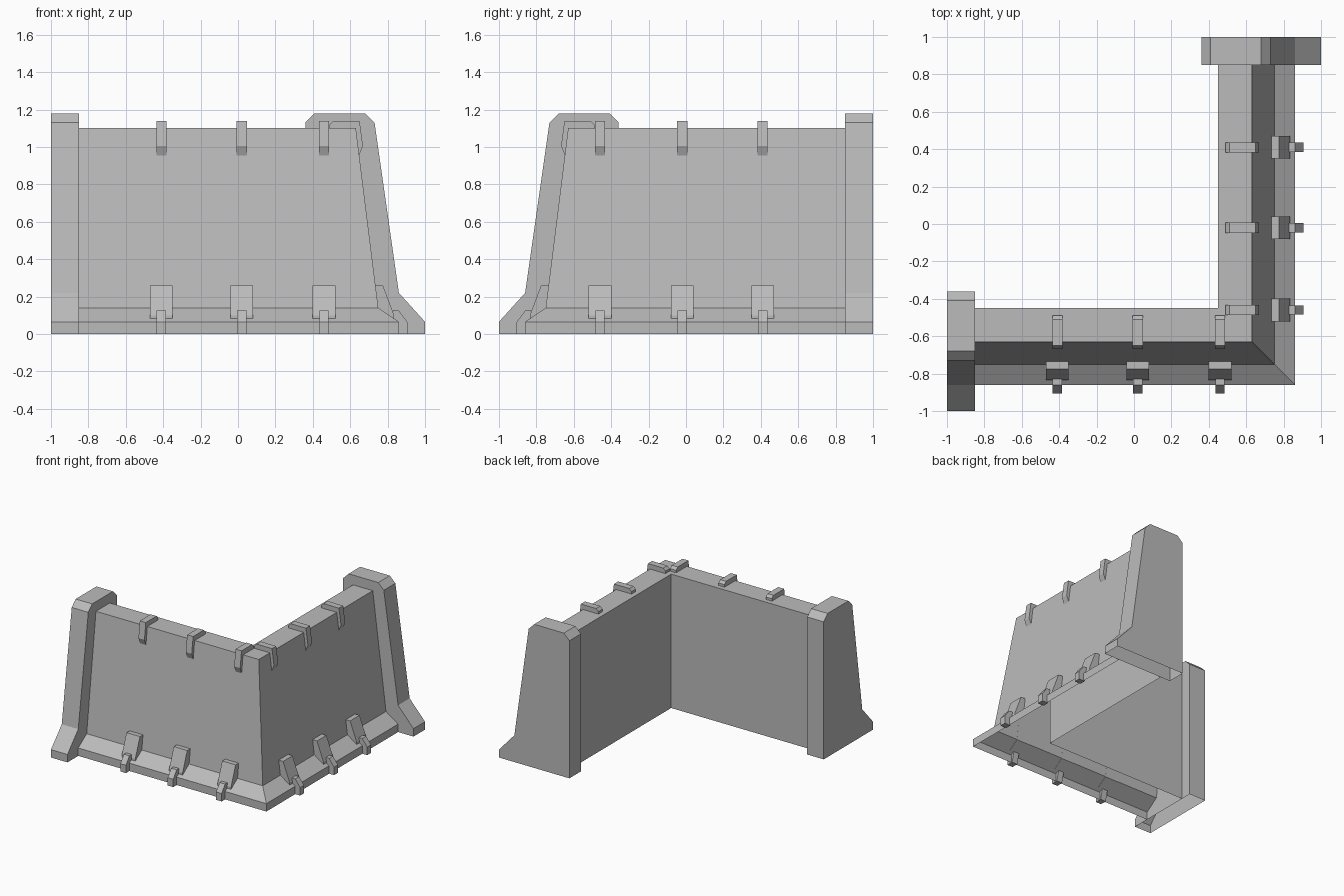
import bpy
import bmesh

cube = bpy.data.objects.get("Cube")
if cube:
    bpy.data.objects.remove(cube, do_unlink=True)

grey = bpy.data.materials.new("concrete_grey")
grey.use_nodes = True
colour = (0.5, 0.5, 0.5, 1)
grey.diffuse_color = colour
grey.node_tree.nodes["Principled BSDF"].inputs["Base Color"].default_value = colour


# Wall frames: a runs along the wall, d is the outward distance
def front(a, d, z):
    return (a, -d, z)


def side(a, d, z):
    return (d, -a, z)


def loft(name, rings, closed, caps):
    """Join matching rings of points; an open ring leaves the underside hollow."""
    bm = bmesh.new()
    rows = [[bm.verts.new(p) for p in ring] for ring in rings]
    count = len(rows[0])
    for r, s in zip(rows, rows[1:]):
        for i in range(count if closed else count - 1):
            j = (i + 1) % count
            bm.faces.new((r[i], r[j], s[j], s[i]))
    if caps:
        bm.faces.new(rows[0])
        bm.faces.new(rows[-1])
    bmesh.ops.recalc_face_normals(bm, faces=bm.faces)
    mesh = bpy.data.meshes.new(name)
    bm.to_mesh(mesh)
    bm.free()
    mesh.materials.append(grey)
    obj = bpy.data.objects.new(name, mesh)
    bpy.context.collection.objects.link(obj)


def extrude(name, frame, profile, a0, a1, closed=True):
    loft(name, [[frame(a, d, z) for d, z in profile] for a in (a0, a1)], closed, True)


# Profiles as (outward distance, height)
WALL = [(0.45, 0), (0.45, 1.1), (0.63, 1.1), (0.75, 0.14), (0.86, 0.065), (0.86, 0)]
PILLAR = [(0.36, 0), (0.36, 1.13), (0.41, 1.18), (0.68, 1.18), (0.73, 1.13),
          (0.86, 0.22), (1, 0.065), (1, 0)]
CLIP = [(0.49, 1.09), (0.49, 1.12), (0.51, 1.14), (0.65, 1.14), (0.668, 1.005),
        (0.648, 0.955), (0.625, 1.09)]
BRACKET = [(0.734, 0.26), (0.775, 0.26), (0.835, 0.1), (0.835, 0.08), (0.75, 0.138)]
PEG = [(0.83, 0.08), (0.83, 0.125), (0.86, 0.125), (0.905, 0.065), (0.905, 0), (0.85, 0)]

# Mitred corner wall with a hollow underside
loft("corner_wall", [[front(-0.85, d, z) for d, z in WALL],
                     [(d, -d, z) for d, z in WALL],
                     [side(-0.85, d, z) for d, z in WALL]], False, False)

# End pillars and hardware on both wings
for label, frame in (("front", front), ("side", side)):
    extrude(label + "_end_pillar", frame, PILLAR, -1, -0.85, closed=False)
    for n, a in enumerate((-0.41, 0.02, 0.46), 1):
        for part, profile, half in (("top_clip", CLIP, 0.027),
                                    ("base_bracket", BRACKET, 0.061),
                                    ("base_peg", PEG, 0.025)):
            extrude(f"{label}_{part}_{n}", frame, profile, a - half, a + half)
